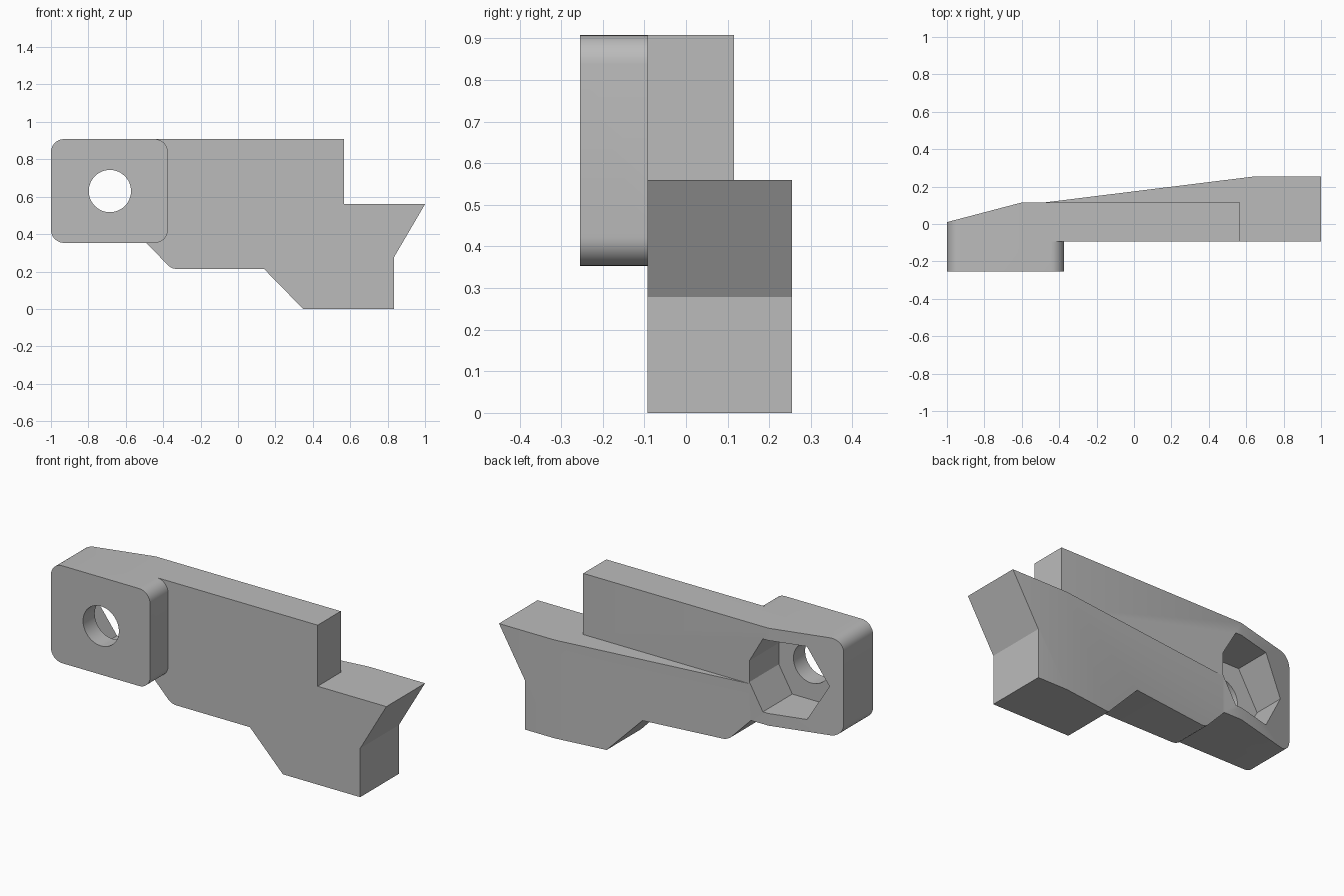
import bpy, bmesh, math

if "Cube" in bpy.data.objects:
    bpy.data.objects.remove(bpy.data.objects["Cube"], do_unlink=True)

GREY = (0.5, 0.5, 0.5, 1.0)
mat = bpy.data.materials.new("plain grey")
mat.use_nodes = True
mat.diffuse_color = GREY
mat.node_tree.nodes["Principled BSDF"].inputs["Base Color"].default_value = GREY


def arc(cx, cz, r, start, end, steps):
    """Points on a circular arc in the x-z plane, angles in degrees."""
    angles = [math.radians(start + (end - start) * i / steps) for i in range(steps + 1)]
    return [(cx + r * math.cos(a), cz + r * math.sin(a)) for a in angles]


def prism(name, outline, front, back, breaks=()):
    """Extrude an x-z outline along y; back is a function of x, bent at breaks."""
    bm = bmesh.new()
    far = 1.0
    face = bm.faces.new([bm.verts.new((x, front, z)) for x, z in outline])
    ext = bmesh.ops.extrude_face_region(bm, geom=[face])
    for v in ext["geom"]:
        if isinstance(v, bmesh.types.BMVert):
            v.co.y = far
    for x in breaks:
        geom = bm.verts[:] + bm.edges[:] + bm.faces[:]
        bmesh.ops.bisect_plane(bm, geom=geom, plane_co=(x, 0, 0), plane_no=(1, 0, 0), dist=1e-5)
    for v in bm.verts:
        if v.co.y > far - 0.01:
            v.co.y = back(v.co.x)
    bmesh.ops.recalc_face_normals(bm, faces=bm.faces)
    mesh = bpy.data.meshes.new(name)
    bm.to_mesh(mesh)
    bm.free()
    mesh.materials.append(mat)
    obj = bpy.data.objects.new(name, mesh)
    bpy.context.collection.objects.link(obj)
    return obj


def combine(target, tool, operation):
    """Apply a boolean and discard the tool object."""
    tool.hide_render = True
    mod = target.modifiers.new(operation.lower(), "BOOLEAN")
    mod.operation, mod.solver, mod.object = operation, "EXACT", tool
    bpy.context.view_layer.objects.active = target
    bpy.ops.object.modifier_apply(modifier=mod.name)
    bpy.data.objects.remove(tool, do_unlink=True)


def ramp(x0, y0, x1, y1):
    """Linear slope between two points, level beyond them."""
    return lambda x: y0 + (y1 - y0) * min(1, max(0, (x - x0) / (x1 - x0)))


LEFT, PAD_END, BOTTOM, TOP, R = -1.0, -0.375, 0.353, 0.908, 0.07
BODY_FRONT, PAD_FRONT = -0.093, -0.255
left_corners = (arc(LEFT + R, TOP - R, R, 90, 180, 8)
                + arc(LEFT + R, BOTTOM + R, R, 180, 270, 8))
right_corners = (arc(PAD_END - R, BOTTOM + R, R, 270, 360, 8)
                 + arc(PAD_END - R, TOP - R, R, 0, 90, 8))

# Upper bar, tapering at the back towards its rounded end
bracket = prism("bracket", left_corners + [(0.567, BOTTOM), (0.567, TOP)],
                BODY_FRONT, ramp(LEFT, 0.01, -0.6, 0.115), [-0.6])

# Lower body with stepped underside and hooked end, thickening to one side
lower_outline = [(-0.49, 0.56), (-0.49, BOTTOM), (-0.37, 0.229), (-0.352, 0.218),
                 (-0.33, 0.213), (0.14, 0.213), (0.348, 0), (0.835, 0),
                 (0.835, 0.278), (1.0, 0.56)]
lower_body = prism("lower_body", lower_outline, BODY_FRONT,
                   ramp(-0.48, 0.115, 0.65, 0.255), [-0.48, 0.65])
combine(bracket, lower_body, "UNION")

# Raised rounded pad on the front
pad = prism("front_pad", left_corners + right_corners, PAD_FRONT, lambda x: BODY_FRONT + 0.05)
combine(bracket, pad, "UNION")

# Hexagonal nut pocket in the back, with one corner cut flat
HX, HZ, HR, FLAT = -0.685, 0.63, 0.24, -0.48
hexagon = arc(HX, HZ, HR, 60, 300, 4)
half = (HX + HR - FLAT) * math.sqrt(3)
pocket = prism("nut_pocket", hexagon + [(FLAT, HZ - half), (FLAT, HZ + half)],
               -0.15, lambda x: 0.4)
combine(bracket, pocket, "DIFFERENCE")

# Round bolt hole right through
hole = prism("bolt_hole", arc(HX, HZ, 0.113, 0, 360, 48)[:-1], -0.5, lambda x: 0.4)
combine(bracket, hole, "DIFFERENCE")

# Smooth the rounded corners and keep the edges sharp
bpy.ops.object.select_all(action="DESELECT")
bracket.select_set(True)
bpy.context.view_layer.objects.active = bracket
bpy.ops.object.shade_smooth_by_angle(angle=math.radians(20))
